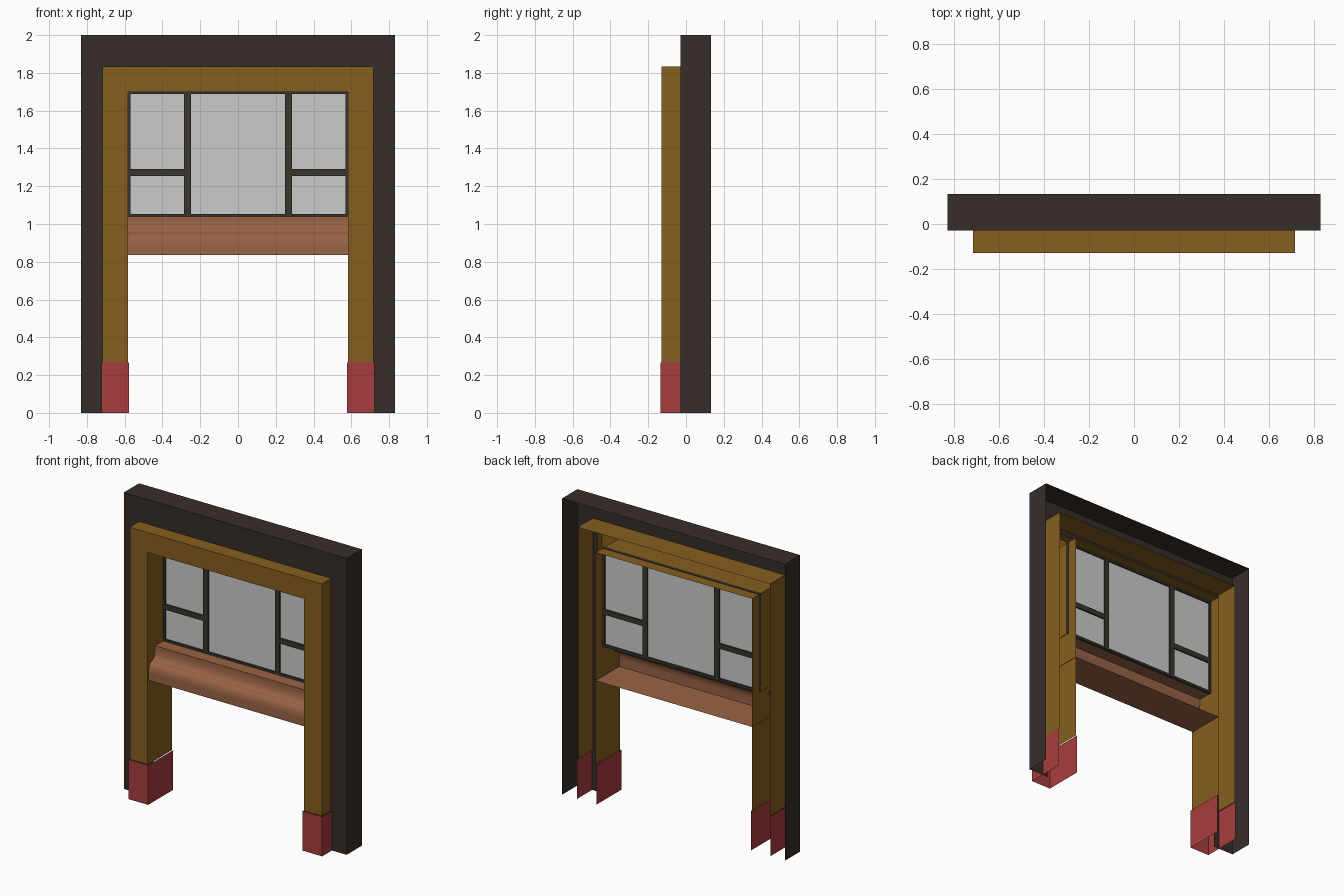
import bpy
from math import sin, cos, pi

if "Cube" in bpy.data.objects:
    bpy.data.objects.remove(bpy.data.objects["Cube"])


def material(name, rgb):
    m = bpy.data.materials.new(name)
    m.diffuse_color = (*rgb, 1)
    m.use_nodes = True
    m.node_tree.nodes["Principled BSDF"].inputs["Base Color"].default_value = m.diffuse_color
    return m


DARK = material("dark_brown", (0.038, 0.027, 0.022))
GOLD = material("ochre", (0.24, 0.113, 0.014))
RED = material("red", (0.39, 0.046, 0.046))
CLAY = material("clay", (0.32, 0.125, 0.06))
BAR = material("bar_dark", (0.04, 0.036, 0.026))


def build(name, verts, faces, mat):
    me = bpy.data.meshes.new(name)
    me.from_pydata(verts, [], faces)
    me.update()
    ob = bpy.data.objects.new(name, me)
    bpy.context.collection.objects.link(ob)
    if mat:
        me.materials.append(mat)
    return ob


def sheet(name, rows, mat):
    """Open surface through equal-length rows of points."""
    n = len(rows[0])
    faces = [(i * n + j, (i + 1) * n + j, (i + 1) * n + j + 1, i * n + j + 1)
             for i in range(len(rows) - 1) for j in range(n - 1)]
    return build(name, [p for r in rows for p in r], faces, mat)


def arch(name, profile, z0, mat):
    """Sweep (half width, top z, y) profile points round a doorway path."""
    return sheet(name, [[(x, y, z0), (x, y, z), (-x, y, z), (-x, y, z0)]
                        for x, z, y in profile], mat)


def bars(name, boxes, y0, y1, mat):
    """Several boxes given by x and z limits, joined in one object."""
    verts, faces = [], []
    for x0, x1, z0, z1 in boxes:
        b = len(verts)
        verts += [(x, y, z) for y in (y0, y1)
                  for x, z in ((x0, z0), (x1, z0), (x1, z1), (x0, z1))]
        faces += [tuple(b + k for k in f) for f in
                  ((0, 1, 2, 3), (7, 6, 5, 4), (0, 4, 5, 1),
                   (1, 5, 6, 2), (2, 6, 7, 3), (3, 7, 4, 0))]
    return build(name, verts, faces, mat)


# Outer frame and inner casing, both open at the back
arch("outer_frame", [(0.68, 1.80, -0.03), (0.832, 2.0, -0.03), (0.832, 2.0, 0.133)], 0, DARK)
arch("inner_casing", [(0.583, 1.70, 0.13), (0.583, 1.70, -0.13),
                      (0.717, 1.835, -0.13), (0.717, 1.835, 0.13)], 0.268, GOLD)

# Foot covers, mirrored to the other leg
feet = sheet("foot_covers", [[(x, y, 0), (x, y, 0.268)] for x, y in
                             ((0.577, 0.13), (0.577, -0.134), (0.722, -0.134), (0.722, 0.13))], RED)
feet.modifiers.new("mirror", 'MIRROR')

# Sill: flat top, concave cove, rounded nose and flat underside
profile = [(0.05, 1.04), (-0.05, 1.04), (-0.05, 1.025)]
for k in range(1, 9):
    a = k / 8 * pi / 2
    profile.append((-0.085 + 0.035 * cos(a), 1.025 - 0.073 * sin(a)))
for k in range(1, 11):
    a = k / 10 * pi / 2
    profile.append((-0.085 - 0.037 * sin(a), 0.882 + 0.07 * cos(a)))
profile += [(-0.122, 0.835), (0.13, 0.835)]
sill = sheet("sill", [[(-0.586, y, z), (0.586, y, z)] for y, z in profile], CLAY)
bpy.context.view_layer.objects.active = sill
sill.select_set(True)
bpy.ops.object.shade_smooth_by_angle(angle=0.6)

# Window: border, two mullions and a short rail in each side light
W, Z0, Z1, T = 0.586, 1.038, 1.703, 0.016
boxes = [(-W, W, Z0, Z0 + T), (-W, W, Z1 - T, Z1)]
for s in (-1, 1):
    for a, b, z0, z1 in ((W - T, W, Z0 + T, Z1 - T),
                         (0.25, 0.285, Z0 + T, Z1 - T),
                         (0.285, W - T, 1.255, 1.29)):
        boxes.append((min(s * a, s * b), max(s * a, s * b), z0, z1))
bars("window_bars", boxes, 0.035, 0.056, BAR)
sheet("window_glass", [[(x, 0.046, Z0), (x, 0.046, Z1)] for x in (-W, W)], None)
